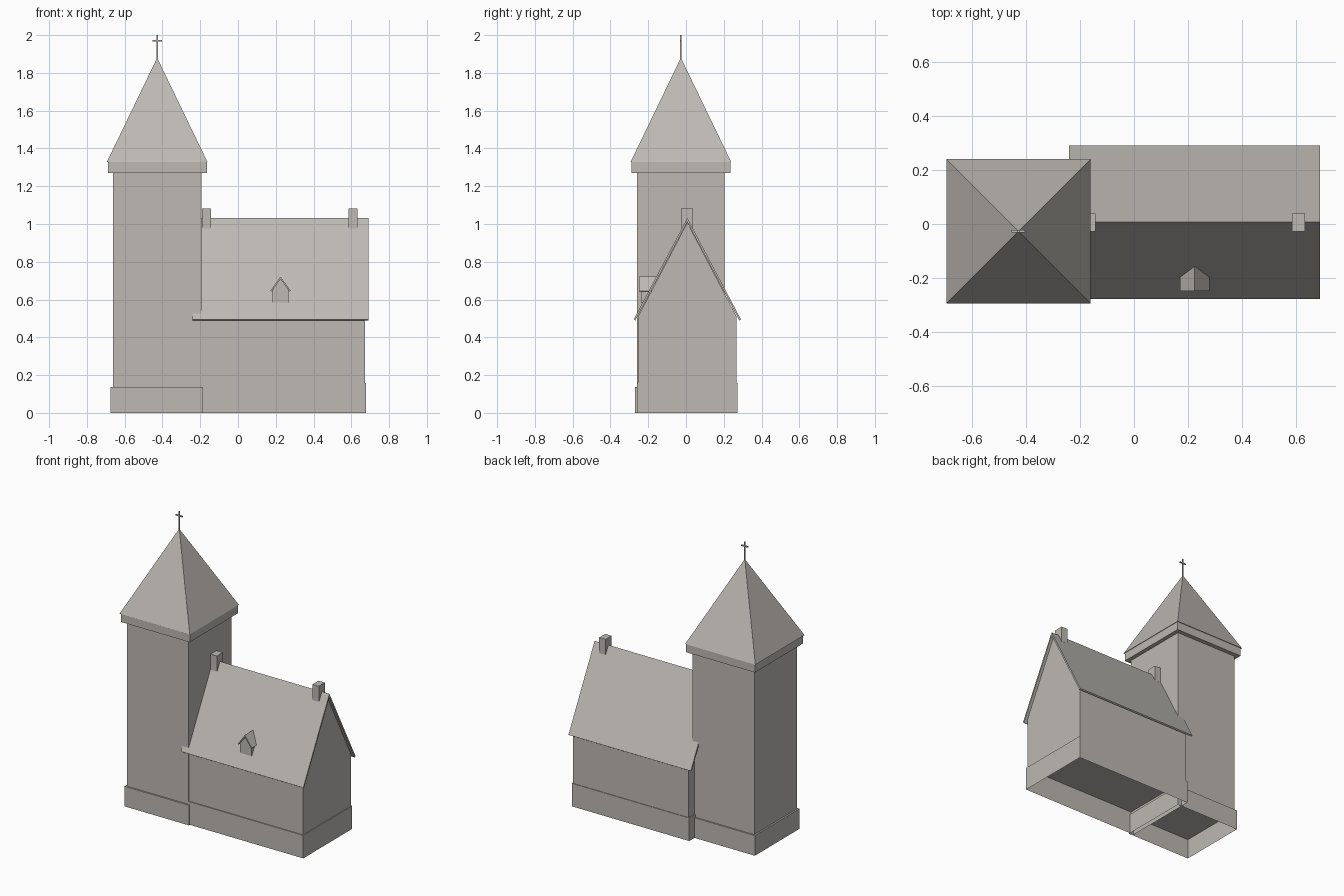
import bpy
import bmesh

default = bpy.data.objects.get("Cube")
if default:
    bpy.data.objects.remove(default)

stone = bpy.data.materials.new("warm grey stone")
stone.use_nodes = True
GREY = (0.51, 0.485, 0.455, 1.0)
stone.diffuse_color = GREY
stone.node_tree.nodes["Principled BSDF"].inputs["Base Color"].default_value = GREY


def finish(name, bm):
    bmesh.ops.recalc_face_normals(bm, faces=bm.faces)
    mesh = bpy.data.meshes.new(name)
    bm.to_mesh(mesh)
    bm.free()
    mesh.materials.append(stone)
    obj = bpy.data.objects.new(name, mesh)
    bpy.context.collection.objects.link(obj)
    return obj


def box(name, xs, ys, zs, open_bottom=False):
    bm = bmesh.new()
    bmesh.ops.create_cube(bm, size=1)
    for v in bm.verts:
        v.co = [r[0] if c < 0 else r[1] for c, r in zip(v.co, (xs, ys, zs))]
    obj = finish(name, bm)
    if open_bottom:
        bm = bmesh.new()
        bm.from_mesh(obj.data)
        under = [f for f in bm.faces if f.normal.z < -0.5]
        bmesh.ops.delete(bm, geom=under, context="FACES_ONLY")
        bm.to_mesh(obj.data)
        bm.free()
    return obj


def prism(name, profile, axis, start, end):
    """Extrude a (side, height) profile along the x or y axis."""
    bm = bmesh.new()
    place = (lambda s, z: (start, s, z)) if axis == "x" else (lambda s, z: (s, start, z))
    face = bm.faces.new([bm.verts.new(place(s, z)) for s, z in profile])
    grown = bmesh.ops.extrude_face_region(bm, geom=[face])["geom"]
    shift = (end - start, 0, 0) if axis == "x" else (0, end - start, 0)
    bmesh.ops.translate(bm, vec=shift, verts=[g for g in grown if isinstance(g, bmesh.types.BMVert)])
    return finish(name, bm)


def house(mid, half, base, eave, ridge):
    return [(mid - half, base), (mid + half, base), (mid + half, eave),
            (mid, ridge), (mid - half, eave)]


def gable_roof(mid, half, eave, ridge, thick):
    """Bent slab section; thick is measured vertically."""
    inset = thick * 0.4
    return [(mid - half, eave), (mid, ridge), (mid + half, eave),
            (mid + half - inset, eave - thick * 0.25),
            (mid, ridge - thick), (mid - half + inset, eave - thick * 0.25)]


# Tower with hollow plinth, shaft and cornice
TX, TY = -0.428, -0.027
box("tower_plinth", (-0.674, -0.185), (-0.27, 0.215), (0, 0.138), open_bottom=True)
box("tower_shaft", (-0.663, -0.193), (-0.26, 0.205), (0.138, 1.3))
box("tower_cornice", (-0.688, -0.165), (-0.288, 0.235), (1.27, 1.327))

# Pyramid roof
bm = bmesh.new()
bmesh.ops.create_cube(bm, size=1)
for v in bm.verts:
    top = v.co.z > 0
    v.co = (TX, TY, 1.88) if top else (TX + v.co.x * 0.534, TY + v.co.y * 0.534, 1.327)
bmesh.ops.remove_doubles(bm, verts=bm.verts, dist=0.001)
finish("tower_roof", bm)

# Cross on the spire
box("cross_post", (TX - 0.004, TX + 0.004), (TY - 0.004, TY + 0.004), (1.865, 2.0))
box("cross_bar", (TX - 0.025, TX + 0.025), (TY - 0.004, TY + 0.004), (1.966, 1.974))

# Nave with hollow plinth, gabled walls and thin roof
MID = 0.007
box("nave_plinth", (-0.215, 0.678), (-0.26, 0.272), (0, 0.158), open_bottom=True)
prism("nave_walls", house(MID, 0.261, 0.158, 0.51, 1.008), "x", -0.208, 0.672)
prism("nave_roof", gable_roof(MID, 0.284, 0.495, 1.032, 0.022), "x", -0.24, 0.69)

# Chimneys on the ridge
for name, x in (("left_chimney", 0.609), ("right_chimney", -0.166)):
    box(name, (x - 0.024, x + 0.024), (-0.027, 0.038), (0.975, 1.082))

# Dormer on the front slope
DX = 0.225
prism("dormer_walls", house(DX, 0.042, 0.584, 0.65, 0.712), "y", -0.237, -0.165)
prism("dormer_roof", gable_roof(DX, 0.054, 0.646, 0.722, 0.014), "y", -0.248, -0.155)
